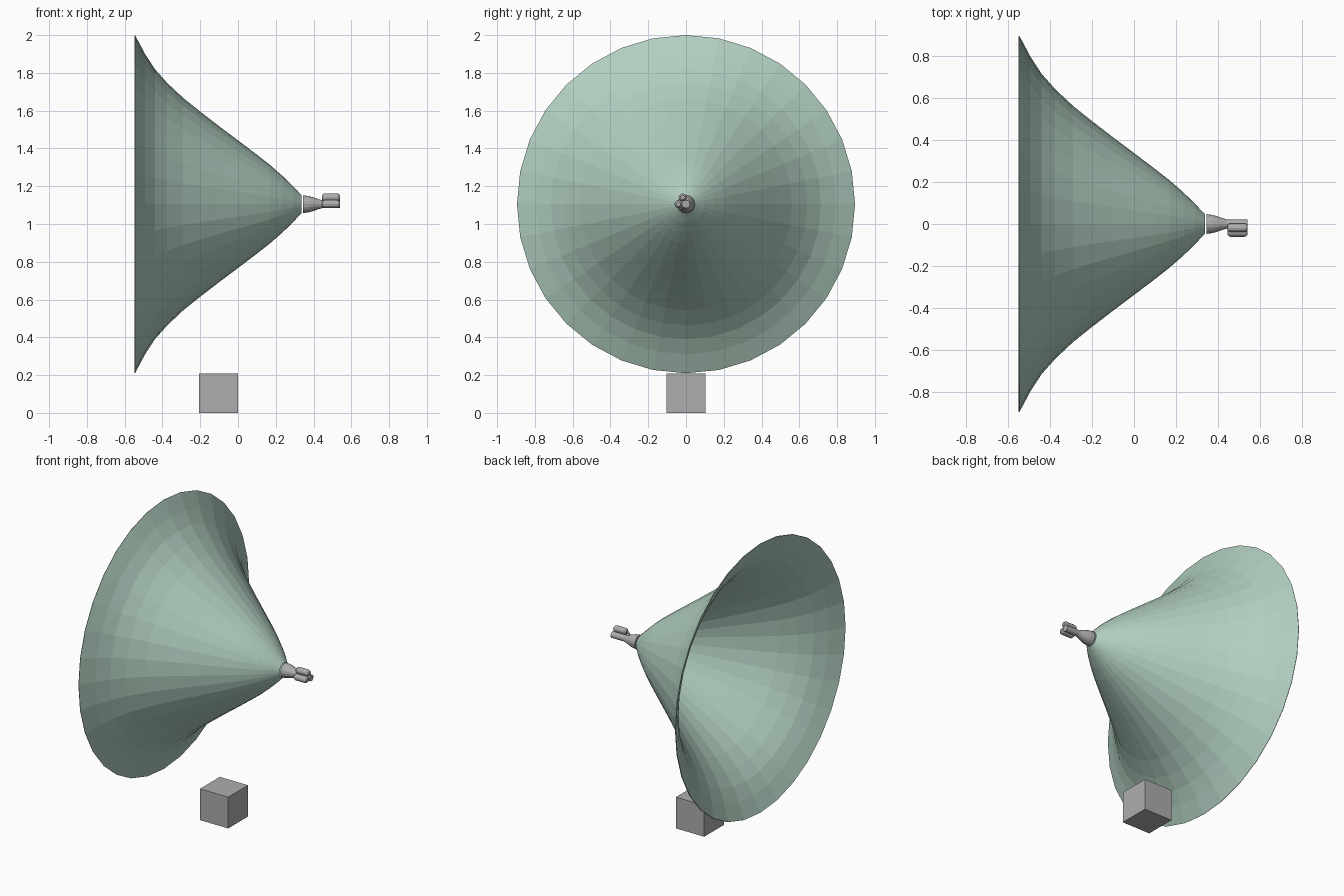
import bpy, bmesh, math

if "Cube" in bpy.data.objects:
    bpy.data.objects.remove(bpy.data.objects["Cube"])

AXIS_Z = 1.105  # height of the horn axis


def material(name, rgb):
    m = bpy.data.materials.new(name)
    m.diffuse_color = (*rgb, 1.0)
    m.use_nodes = True
    m.node_tree.nodes["Principled BSDF"].inputs["Base Color"].default_value = m.diffuse_color
    return m


green = material("pale green", (0.44, 0.62, 0.525))
grey = material("grey", (0.42, 0.42, 0.42))


def finish(name, bm, mat):
    bmesh.ops.recalc_face_normals(bm, faces=bm.faces)
    me = bpy.data.meshes.new(name)
    bm.to_mesh(me)
    bm.free()
    me.materials.append(mat)
    ob = bpy.data.objects.new(name, me)
    bpy.context.collection.objects.link(ob)
    return ob


def lathe(name, profile, mat, sides, y=0.0, z=AXIS_Z, caps=True):
    """Turn (x, radius) points around an axis parallel to x."""
    bm = bmesh.new()
    rings = []
    for x, r in profile:
        rings.append([bm.verts.new((x,
                                    y + r * math.cos(2 * math.pi * i / sides),
                                    z + r * math.sin(2 * math.pi * i / sides)))
                      for i in range(sides)])
    for a, b in zip(rings, rings[1:]):
        for i in range(sides):
            j = (i + 1) % sides
            bm.faces.new((a[i], a[j], b[j], b[i]))
    if caps:
        bm.faces.new(rings[0])
        bm.faces.new(rings[-1])
    return finish(name, bm, mat)


# flared horn: thin shell, open at both ends
horn = lathe("horn", [(-0.545, 0.895), (-0.492, 0.795), (-0.44, 0.715),
                      (-0.375, 0.642), (-0.29, 0.562), (-0.2, 0.49),
                      (-0.1, 0.413), (0.0, 0.338), (0.1, 0.262),
                      (0.17, 0.207), (0.235, 0.15), (0.29, 0.097),
                      (0.337, 0.046)], green, 32, caps=False)
wall = horn.modifiers.new("wall", 'SOLIDIFY')
wall.thickness = 0.004
wall.offset = -1

# tapered neck that runs on into the central pin
lathe("neck", [(0.345, 0.047), (0.375, 0.043), (0.405, 0.034),
               (0.43, 0.025), (0.447, 0.021), (0.54, 0.021)], grey, 16)

# two rounded pins beside the central one
for i, (dy, dz) in enumerate([(-0.04, 0.0), (-0.018, 0.036)]):
    lathe(f"pin_{i + 1}", [(0.445, 0.012), (0.452, 0.019), (0.46, 0.021),
                           (0.525, 0.021), (0.533, 0.019), (0.54, 0.012)],
          grey, 12, y=dy, z=AXIS_Z + dz)

# loose cube under the horn
bm = bmesh.new()
bmesh.ops.create_cube(bm, size=0.208)
bmesh.ops.translate(bm, verts=bm.verts, vec=(-0.103, 0, 0.104))
finish("base_cube", bm, grey)
